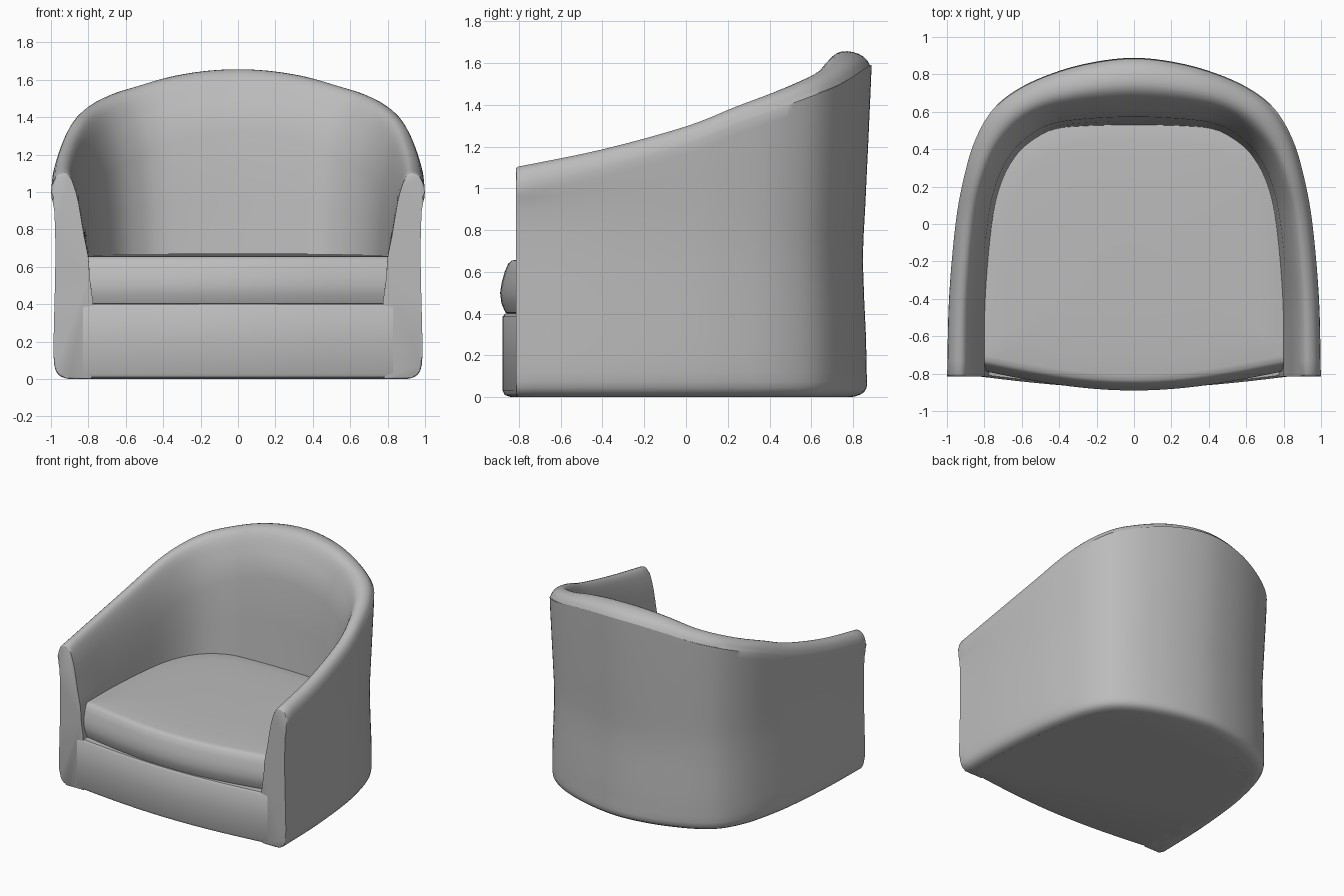
import bpy, bmesh, math
from mathutils import Vector

cube = bpy.data.objects.get("Cube")
if cube:
    bpy.data.objects.remove(cube, do_unlink=True)

fabric = bpy.data.materials.new("grey_fabric")
fabric.use_nodes = True
GREY = (0.5, 0.5, 0.5, 1)
fabric.diffuse_color = GREY
fabric.node_tree.nodes["Principled BSDF"].inputs["Base Color"].default_value = GREY


def smooth_path(points, steps):
    """Catmull-Rom interpolation through the points."""
    pts = [Vector(p) for p in points]
    pts = [2 * pts[0] - pts[1]] + pts + [2 * pts[-1] - pts[-2]]
    out = []
    for a, b, c, d in zip(pts, pts[1:], pts[2:], pts[3:]):
        for i in range(steps):
            t = i / steps
            out.append(b + 0.5 * t * (c - a + t * (2 * a - 5 * b + 4 * c - d
                                                   + t * (3 * (b - c) + d - a))))
    return out + [pts[-2]]


def loft(name, rings, bevel=0.0):
    """Skin closed rings, cap both ends, optionally bevel the cap edges."""
    bm = bmesh.new()
    loops = [[bm.verts.new(p) for p in ring] for ring in rings]
    n = len(loops[0])
    for a, b in zip(loops, loops[1:]):
        for i in range(n):
            j = (i + 1) % n
            bm.faces.new((a[i], a[j], b[j], b[i]))
    caps = [bm.faces.new(loops[0]), bm.faces.new(loops[-1])]
    if bevel:
        edges = [e for f in caps for e in f.edges]
        bmesh.ops.bevel(bm, geom=edges, offset=bevel, segments=2,
                        profile=0.5, affect='EDGES', clamp_overlap=True)
    bmesh.ops.recalc_face_normals(bm, faces=bm.faces)
    mesh = bpy.data.meshes.new(name)
    bm.to_mesh(mesh)
    bm.free()
    mesh.materials.append(fabric)
    obj = bpy.data.objects.new(name, mesh)
    bpy.context.collection.objects.link(obj)
    bpy.ops.object.select_all(action='DESELECT')
    obj.select_set(True)
    bpy.context.view_layer.objects.active = obj
    bpy.ops.object.shade_smooth_by_angle(angle=math.radians(40))
    return obj


# Plan of the wall, arm front to back centre: outer x, y, inner x, y, crest height
half = [
    (1.0, -.815, .80, -.815, 1.10), (.99, -.4, .795, -.4, 1.185),
    (.955, 0, .76, 0, 1.295), (.91, .25, .71, .22, 1.39),
    (.85, .45, .62, .38, 1.46), (.75, .62, .50, .475, 1.52),
    (.60, .735, .40, .512, 1.565), (.40, .82, .28, .523, 1.615),
    (.20, .87, .14, .528, 1.645), (0, .89, 0, .53, 1.655),
]
mirrored = [(-a, b, -c, d, e) for a, b, c, d, e in half[-2::-1]]
stations = []
for p in half + mirrored:
    stations.append(Vector(p))
stations = smooth_path(stations, 5)


def wall_section(ox, oy, ix, iy, top):
    """One slice of the wall: rounded foot, leaning outside, rolled crest, sloped inside."""
    outer, inner = Vector((ox, oy)), Vector((ix, iy))
    w = (inner - outer).length
    d = (inner - outer) / w
    foot = [(.1, 0), (.055, .012), (.025, .045), (.07 * w, .12)]
    side = [(.08 * w, .3), (.12 * w, .65), (.09 * w, .9), (.01 * w, top - .13)]
    crest = [(.02 * w, top - .07), (.11 * w, top - .025), (.25 * w, top - .003),
             (.40 * w, top), (.52 * w, top - .022), (.62 * w, top - .07),
             (.74 * w, top - .16), (.88 * w, top - .33)]
    inside = [(w, .65), (1.03 * w, .55), (1.12 * w, .42), (1.12 * w, .3), (1.1 * w, 0)]
    prof = smooth_path(foot + side + crest + inside[:2], 2) + \
        [Vector(p) for p in inside[2:]]
    return [(*(outer + d * p.x), max(p.y, 0)) for p in prof]


loft("wraparound_back_and_arms", [wall_section(*s) for s in stations], bevel=0.012)


def filled_outline(depth, front_y, bulge, inset, z, dome=1.0):
    """Outline following the wall at a fractional depth, closed by a bulging front."""
    pts = []
    for s in stations:
        outer, inner = Vector((s[0], s[1])), Vector((s[2], s[3]))
        pts.append(outer.lerp(inner, depth))
    x0 = pts[0].x
    pts = [p for p in pts if p.y > front_y + .1]
    for i in range(25):
        x = -x0 + 2 * x0 * i / 24
        y = front_y - bulge * math.cos(math.pi * x / (2 * x0)) + inset
        pts.append(Vector((x, y)))
    centre = Vector((0, -.15))
    return [(*(centre + (p - centre) * dome), z) for p in pts]


# Base block with its curved front panel
loft("base", [filled_outline(.5, -.806, .072, i, z)
              for i, z in [(.04, 0), (.01, .01), (0, .03), (0, .2), (0, .385), (.012, .4)]])

# Seat cushion with a puffed front and gently domed top
cushion = [(.07, .385, 1), (.025, .405, 1), (.006, .45, 1), (0, .5, 1),
           (.008, .55, 1), (.022, .6, 1), (.038, .638, 1), (.055, .654, 1),
           (.07, .658, .98), (.07, .664, .85), (.07, .669, .6), (.07, .671, .3)]
loft("seat_cushion", [filled_outline(.95, -.785, .105, i, z, k) for i, z, k in cushion])
